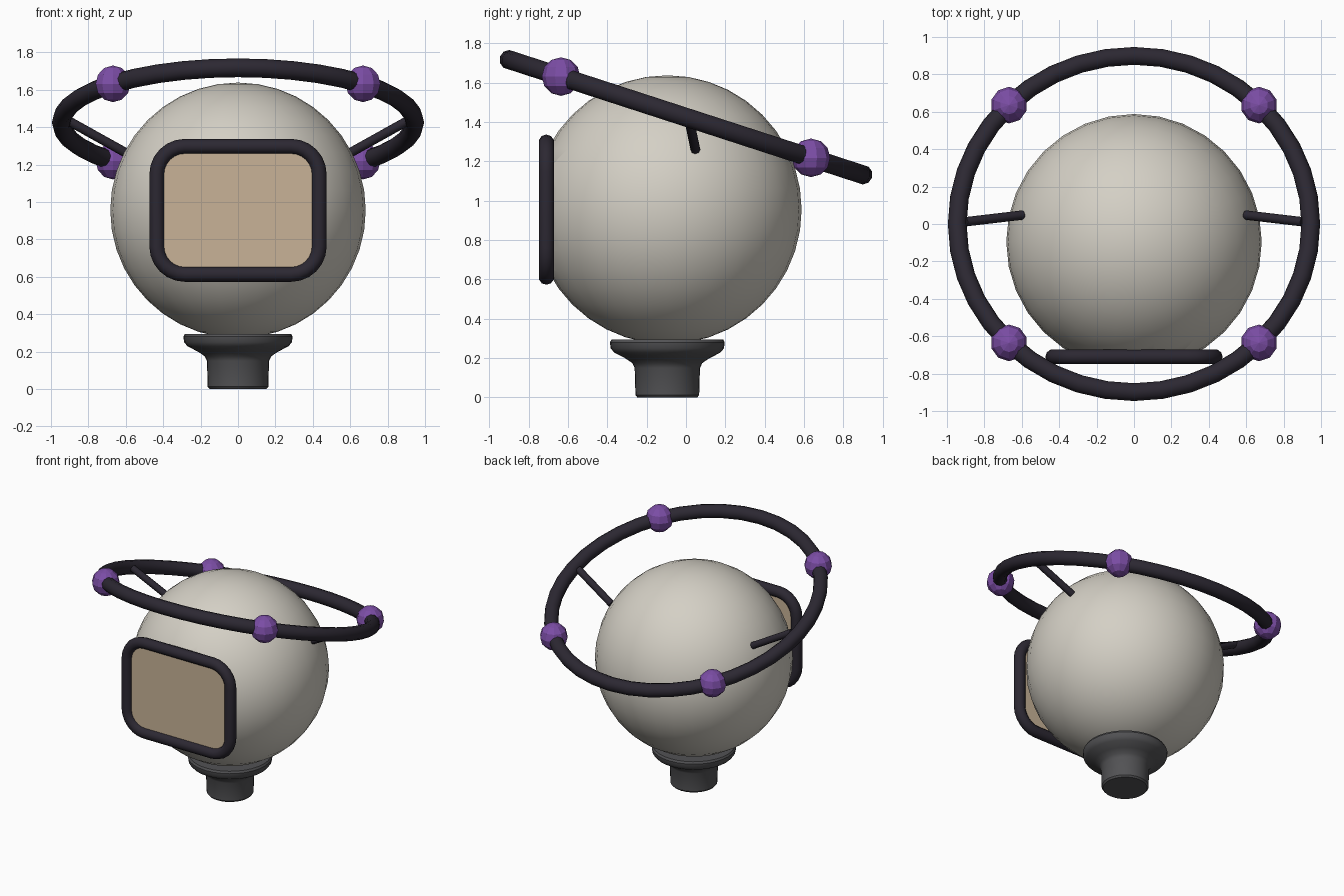
import bpy, bmesh, math
from mathutils import Vector, Matrix

if "Cube" in bpy.data.objects:
    bpy.data.objects.remove(bpy.data.objects["Cube"])

CY, CZ, R = -0.095, 0.955, 0.683      # centre and radius of the round shell
FACE_Y = -0.71                        # plane of the face window
TILT = Matrix.Translation((0, 0, 1.425)) @ Matrix.Rotation(math.radians(-18), 4, 'X')


def material(name, rgb):
    m = bpy.data.materials.new(name)
    m.diffuse_color = (*rgb, 1)
    m.use_nodes = True
    m.node_tree.nodes["Principled BSDF"].inputs["Base Color"].default_value = m.diffuse_color
    return m


SHELL = material("warm_white", (0.66, 0.63, 0.56))
DARK = material("near_black", (0.025, 0.021, 0.032))
PURPLE = material("purple", (0.20, 0.075, 0.38))
TAN = material("tan", (0.58, 0.45, 0.31))
GREY = material("dark_grey", (0.085, 0.085, 0.09))


def make(name, bm, mat, smooth=None):
    me = bpy.data.meshes.new(name)
    bmesh.ops.recalc_face_normals(bm, faces=bm.faces)
    bm.to_mesh(me)
    bm.free()
    ob = bpy.data.objects.new(name, me)
    bpy.context.collection.objects.link(ob)
    me.materials.append(mat)
    if smooth:
        bpy.ops.object.select_all(action='DESELECT')
        ob.select_set(True)
        bpy.context.view_layer.objects.active = ob
        bpy.ops.object.shade_smooth_by_angle(angle=math.radians(smooth))
    return ob


def lathe(bm, profile, n, centre):
    rings = [[bm.verts.new(centre + Vector((r * math.cos(a), r * math.sin(a), z)))
              for a in (2 * math.pi * i / n for i in range(n))] for r, z in profile]
    for a, b in zip(rings, rings[1:]):
        for i in range(n):
            bm.faces.new((a[i], a[(i + 1) % n], b[(i + 1) % n], b[i]))
    bm.faces.new(rings[0])
    bm.faces.new(rings[-1])


def sweep(bm, path, normals, up, r, sides):
    # closed tube around a flat loop
    rings = [[bm.verts.new(p + r * (math.cos(t) * n + math.sin(t) * up))
              for t in (2 * math.pi * k / sides for k in range(sides))]
             for p, n in zip(path, normals)]
    for i, a in enumerate(rings):
        b = rings[(i + 1) % len(rings)]
        for k in range(sides):
            j = (k + 1) % sides
            bm.faces.new((a[k], a[j], b[j], b[k]))


def rounded_rect(hw, hh, rad, steps=6):
    pts, nor = [], []
    for q, (sx, sz) in enumerate(((1, 1), (-1, 1), (-1, -1), (1, -1))):
        for i in range(steps + 1):
            a = math.pi / 2 * (q + i / steps)
            n = Vector((math.cos(a), 0, math.sin(a)))
            pts.append(Vector((sx * (hw - rad), FACE_Y, CZ + sz * (hh - rad))) + n * rad)
            nor.append(n)
    return pts, nor


# Round shell, sliced flat behind the window
bm = bmesh.new()
bmesh.ops.create_uvsphere(bm, u_segments=32, v_segments=20, radius=R,
                          matrix=Matrix.Translation((0, CY, CZ)))
cut = bmesh.ops.bisect_plane(bm, geom=bm.verts[:] + bm.edges[:] + bm.faces[:],
                             plane_co=(0, FACE_Y + 0.015, 0), plane_no=(0, -1, 0),
                             clear_outer=True)
bmesh.ops.holes_fill(bm, edges=[e for e in bm.edges if e.is_boundary], sides=0)
make("round_shell", bm, SHELL, 30)

# Face window and its tube frame
path, normals = rounded_rect(0.434, 0.342, 0.15)
bm = bmesh.new()
sweep(bm, path, normals, Vector((0, 1, 0)), 0.04, 10)
make("window_frame", bm, DARK, 50)

bm = bmesh.new()
face = bm.faces.new([bm.verts.new(p + Vector((0, -0.005, 0))) for p in path])
ext = bmesh.ops.extrude_face_region(bm, geom=[face], use_keep_orig=True)
bmesh.ops.translate(bm, vec=(0, 0.015, 0),
                    verts=[v for v in ext["geom"] if isinstance(v, bmesh.types.BMVert)])
make("window_panel", bm, TAN)

# Flared neck
bm = bmesh.new()
lathe(bm, [(0.152, 0), (0.162, 0.012), (0.166, 0.15), (0.178, 0.175), (0.215, 0.2),
           (0.27, 0.228), (0.288, 0.25), (0.292, 0.28), (0.284, 0.295)],
      32, Vector((0, CY, 0)))
make("neck", bm, GREY, 35)

# Tilted ring
N, RR = 40, 0.945
dirs = [Vector((math.cos(2 * math.pi * i / N), math.sin(2 * math.pi * i / N), 0))
        for i in range(N)]
bm = bmesh.new()
sweep(bm, [d * RR for d in dirs], dirs, Vector((0, 0, 1)), 0.05, 10)
bm.transform(TILT)
make("halo_ring", bm, DARK, 50)

# Faceted beads on the ring
for i in range(4):
    a = math.pi / 4 + i * math.pi / 2
    pos = TILT @ Vector((RR * math.cos(a), RR * math.sin(a), 0))
    bm = bmesh.new()
    bmesh.ops.create_uvsphere(bm, u_segments=10, v_segments=6, radius=0.098,
                              matrix=Matrix.Translation(pos))
    make(f"ring_bead_{i + 1}", bm, PURPLE)

# Struts from shell to ring
for side, label in ((-1, "left"), (1, "right")):
    a, b = Vector((side * 0.90, 0.012, 1.43)), Vector((side * 0.595, 0.048, 1.26))
    rot = (b - a).to_track_quat('Z', 'Y').to_matrix().to_4x4()
    bm = bmesh.new()
    bmesh.ops.create_cone(bm, cap_ends=True, segments=8, radius1=0.025, radius2=0.025,
                          depth=(b - a).length,
                          matrix=Matrix.Translation((a + b) / 2) @ rot)
    make(f"strut_{label}", bm, DARK, 50)
